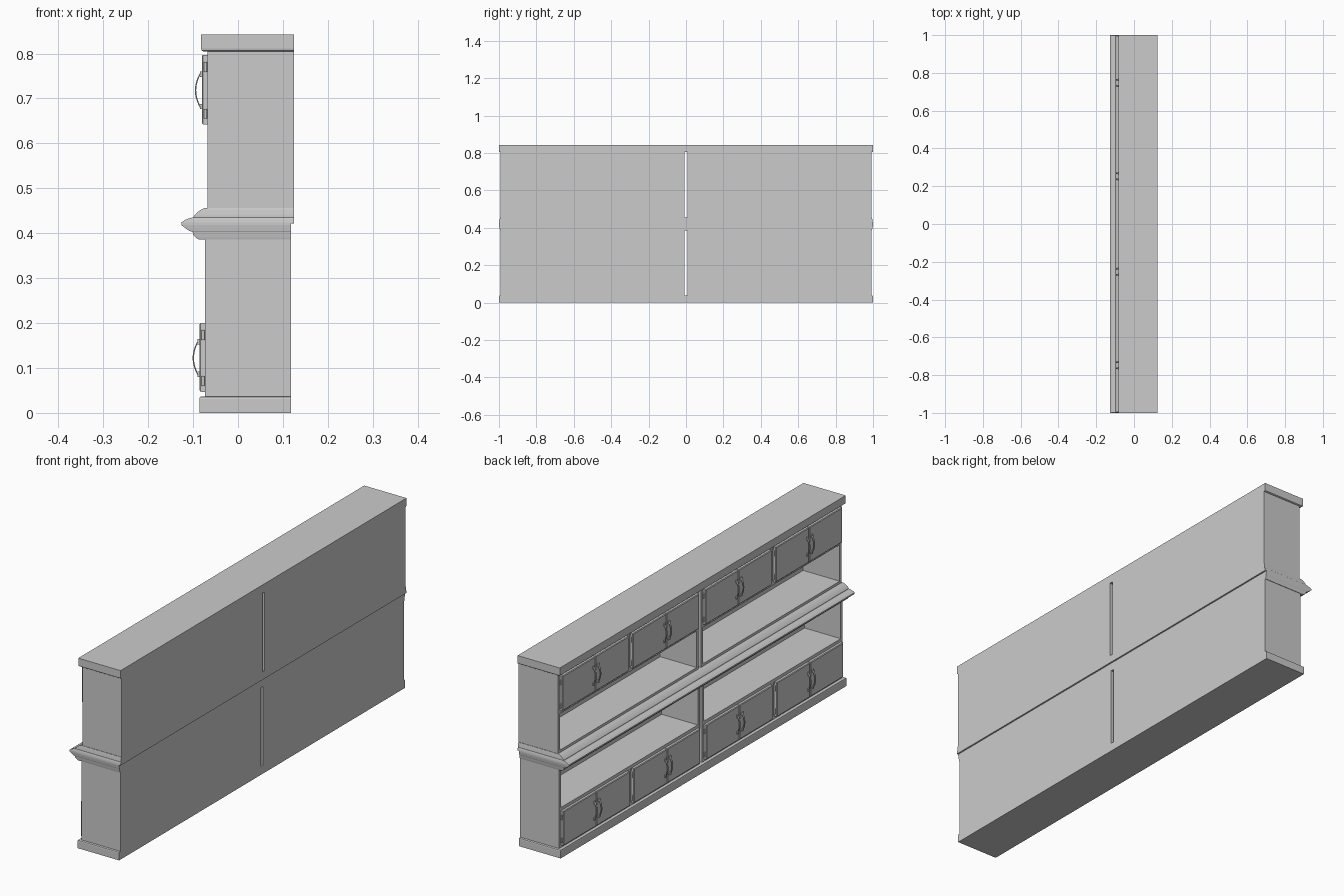
import bpy, bmesh, math

if "Cube" in bpy.data.objects:
    bpy.data.objects.remove(bpy.data.objects["Cube"])


def finish(name, bm, smooth=False):
    bmesh.ops.recalc_face_normals(bm, faces=bm.faces[:])
    me = bpy.data.meshes.new(name)
    bm.to_mesh(me)
    bm.free()
    ob = bpy.data.objects.new(name, me)
    bpy.context.collection.objects.link(ob)
    if smooth:
        bpy.ops.object.select_all(action='DESELECT')
        ob.select_set(True)
        bpy.context.view_layer.objects.active = ob
        bpy.ops.object.shade_smooth_by_angle(angle=math.radians(40))
    return ob


def loft(name, rings, smooth=False):
    """Skin a list of equal-length point rings and cap both ends."""
    bm = bmesh.new()
    vs = [[bm.verts.new(p) for p in r] for r in rings]
    n = len(vs[0])
    for a, b in zip(vs, vs[1:]):
        for i in range(n):
            j = (i + 1) % n
            bm.faces.new((a[i], a[j], b[j], b[i]))
    bm.faces.new(vs[0][::-1])
    bm.faces.new(vs[-1])
    return finish(name, bm, smooth)


def rect(x0, x1, y0, y1, z):
    return [(x0, y0, z), (x1, y0, z), (x1, y1, z), (x0, y1, z)]


def box(name, x0, x1, y0, y1, z0, z1):
    return loft(name, [rect(x0, x1, y0, y1, z0), rect(x0, x1, y0, y1, z1)])


def handle(name, x, y, z):
    """Bowed pull: flat feet on the door, arched grip between."""
    rings = []
    for i in range(17):
        t = -1 + i / 8
        out = 0.001 + 0.0115 * max(0, math.cos(t * 1.75)) ** 0.8
        w = 0.0035 + 0.003 * abs(t) ** 3 if abs(t) < 0.95 else 0.004
        zz = z + t * 0.042
        rings.append([(x - out - 0.003, y - w * 0.6, zz), (x - out - 0.003, y + w * 0.6, zz),
                      (x - out - 0.0015, y + w, zz), (x - out, y + w, zz),
                      (x - out, y - w, zz), (x - out - 0.0015, y - w, zz)])
    loft(name, rings, True)
    for d in (-1, 1):
        zc = z + d * 0.036
        box(name + "_foot", x - 0.0045, x, y - 0.005, y + 0.005, zc - 0.006, zc + 0.006)


def hinge(name, x, y, z):
    bm = bmesh.new()
    bmesh.ops.create_cone(bm, cap_ends=True, segments=10, radius1=0.0035, radius2=0.0035, depth=0.022)
    bmesh.ops.translate(bm, verts=bm.verts[:], vec=(x, y, z))
    finish(name, bm, True)


def door(name, x, y0, y1, z0, z1):
    """Slab door with a softened front edge; x is the carcass front."""
    b = 0.003
    def ring(xx, i):
        return [(xx, y0 + i, z0 + i), (xx, y1 - i, z0 + i), (xx, y1 - i, z1 - i), (xx, y0 + i, z1 - i)]
    loft(name, [ring(x, 0), ring(x - 0.010, 0), ring(x - 0.0125, b)])


def unit(tier, s, xf, xb, z0, z1, shelf, door_z, handle_z):
    """One cabinet carcass on side s: panels, shelf, partition and two door pairs."""
    def pbox(part, x0, x1, a, b, c, d):
        box(f"{tier}_{part}", x0, x1, min(s * a, s * b), max(s * a, s * b), c, d)
    pbox("inner_side", xf, xb, 0.008, 0.022, z0, z1)
    pbox("outer_side", xf, xb, 0.978, 0.992, z0, z1)
    pbox("back_panel", xb - 0.014, xb, 0.022, 0.978, z0, z1)
    pbox("floor", xf, xb - 0.014, 0.022, 0.978, z0, z0 + 0.011)
    pbox("ceiling", xf, xb - 0.014, 0.022, 0.978, z1 - 0.011, z1)
    pbox("shelf", xf, xb - 0.014, 0.022, 0.978, shelf - 0.007, shelf + 0.007)
    lo, hi = sorted((shelf, sum(door_z) - shelf))
    pbox("partition", xf, xb - 0.014, 0.49, 0.51, lo + 0.007, hi - 0.003)
    for c in (0.2525, 0.7475):
        for d in (-1, 1):
            ya, yb = sorted((s * (c + d * 0.001), s * (c + d * 0.232)))
            door(f"{tier}_door", xf, ya, yb, *door_z)
            handle(f"{tier}_handle", xf - 0.0125, s * (c + d * 0.016), handle_z)
            for zh in (door_z[0] + 0.024, door_z[1] - 0.027):
                hinge(f"{tier}_hinge", xf - 0.0045, s * (c + d * 0.2345), zh)


# Moulding profiles: (z, front x, inset of the outer end)
upper_moulding = [(0.422, -0.126, 0), (0.424, -0.126, 0), (0.430, -0.117, 0.001),
                  (0.434, -0.106, 0.002), (0.435, -0.099, 0.003), (0.439, -0.098, 0.003),
                  (0.446, -0.091, 0.004), (0.452, -0.083, 0.005), (0.456, -0.075, 0.006)]
lower_moulding = [(0.386, -0.087, 0.006), (0.390, -0.094, 0.005), (0.396, -0.100, 0.004),
                  (0.403, -0.101, 0.003), (0.405, -0.108, 0.002), (0.411, -0.117, 0.001),
                  (0.418, -0.126, 0), (0.422, -0.126, 0)]

for s in (-1, 1):
    # Carcasses
    unit("lower_cabinet", s, -0.073, 0.118, 0.037, 0.386, 0.207, (0.047, 0.200), 0.122)
    unit("upper_cabinet", s, -0.068, 0.125, 0.456, 0.805, 0.635, (0.642, 0.797), 0.718)
    # Waist mouldings, split at the middle
    for nm, prof, xb in (("upper_waist_moulding", upper_moulding, 0.125),
                         ("lower_waist_moulding", lower_moulding, 0.118)):
        loft(nm, [rect(x, xb, 0, s * (1 - e), z) for z, x, e in prof])

# Plinth and top slab with eased edges
loft("plinth", [rect(-0.086, 0.118, -1, 1, 0), rect(-0.086, 0.118, -1, 1, 0.031),
                rect(-0.085, 0.118, -0.999, 0.999, 0.035), rect(-0.082, 0.118, -0.996, 0.996, 0.037)])
loft("top_slab", [rect(-0.078, 0.125, -0.996, 0.996, 0.805), rect(-0.081, 0.125, -0.999, 0.999, 0.807),
                  rect(-0.082, 0.125, -1, 1, 0.811), rect(-0.082, 0.125, -1, 1, 0.842)])
